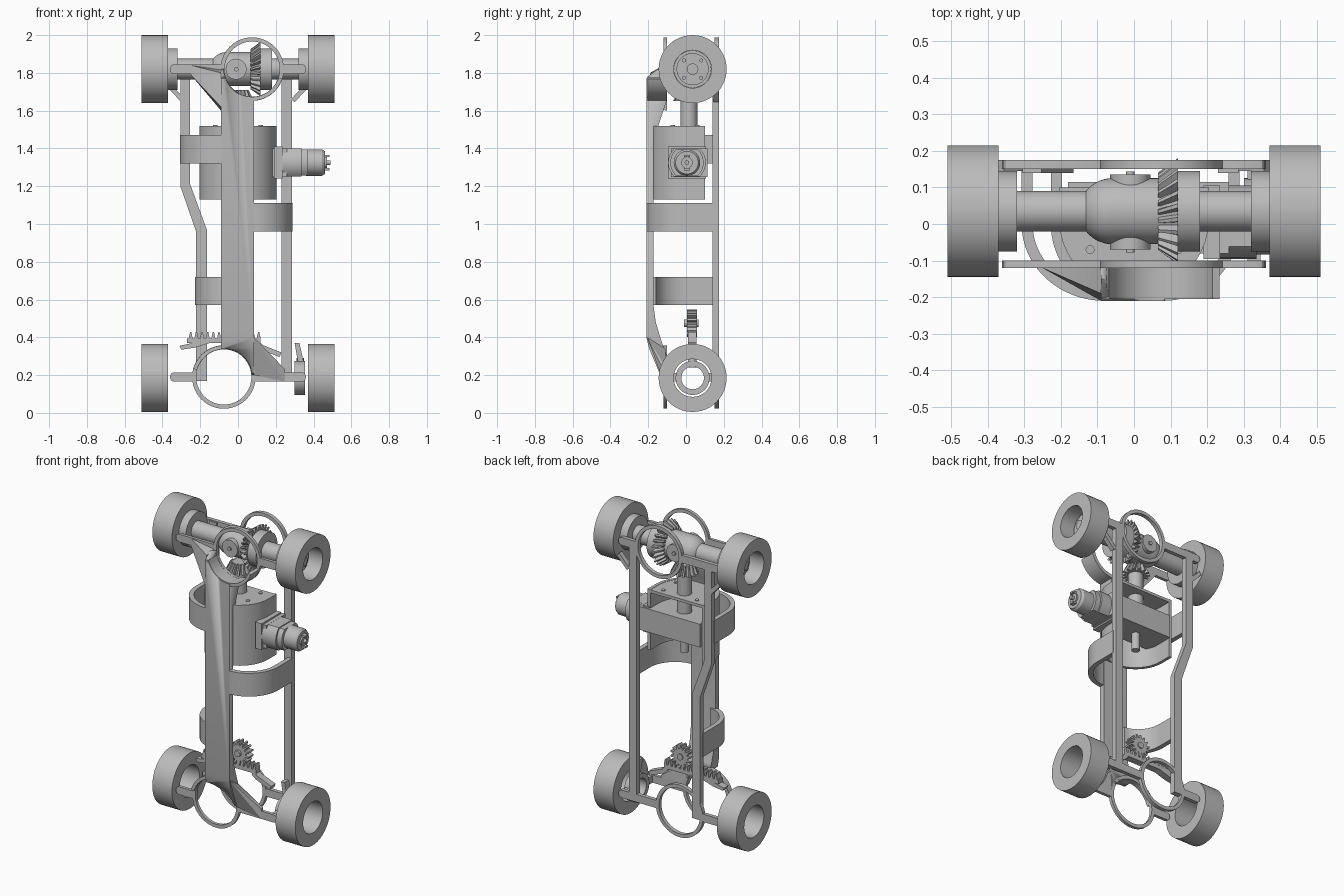
import bpy, bmesh, math
from mathutils import Vector

if "Cube" in bpy.data.objects:
    bpy.data.objects.remove(bpy.data.objects["Cube"])

grey = bpy.data.materials.new("light_grey")
grey.diffuse_color = (0.5, 0.5, 0.5, 1)
grey.use_nodes = True
grey.node_tree.nodes["Principled BSDF"].inputs["Base Color"].default_value = grey.diffuse_color
AX, AY = 0.035, 0.035          # axle y position
ZT, ZB = 1.82, 0.185           # upper and lower axle heights


def place(axis, u, v, d):
    """2D point (u, v) at depth d along an axis."""
    return {'x': (d, u, v), 'y': (u, d, v), 'z': (u, v, d)}[axis]


def finish(name, bm):
    bmesh.ops.remove_doubles(bm, verts=bm.verts, dist=1e-5)
    bmesh.ops.recalc_face_normals(bm, faces=bm.faces)
    me = bpy.data.meshes.new(name)
    bm.to_mesh(me)
    bm.free()
    me.materials.append(grey)
    ob = bpy.data.objects.new(name, me)
    bpy.context.collection.objects.link(ob)
    bpy.ops.object.select_all(action='DESELECT')
    ob.select_set(True)
    bpy.context.view_layer.objects.active = ob
    bpy.ops.object.shade_smooth_by_angle(angle=math.radians(30))
    return ob


def loft(name, axis, sections):
    """Join outlines [(points, depth), ...] and cap the ends."""
    bm = bmesh.new()
    rows = [[bm.verts.new(place(axis, u, v, d)) for u, v in pts] for pts, d in sections]
    n = len(rows[0])
    for a, b in zip(rows, rows[1:]):
        for i in range(n):
            bm.faces.new((a[i], a[(i + 1) % n], b[(i + 1) % n], b[i]))
    bm.faces.new(rows[0])
    bm.faces.new(rows[-1])
    return finish(name, bm)


def plate(name, axis, pts, d0, d1):
    return loft(name, axis, [(pts, d0), (pts, d1)])


def box(name, x0, x1, y0, y1, z0, z1):
    return plate(name, 'z', [(x0, y0), (x1, y0), (x1, y1), (x0, y1)], z0, z1)


def turn(name, axis, cu, cv, prof, closed=False, n=48):
    """Spin a (radius, depth) profile round an axis."""
    bm = bmesh.new()
    rows = []
    for i in range(n):
        a = 2 * math.pi * i / n
        rows.append([bm.verts.new(place(axis, cu + r * math.cos(a), cv + r * math.sin(a), d))
                     for r, d in prof])
    m = len(prof)
    for i in range(n):
        a, b = rows[i], rows[(i + 1) % n]
        for j in range(m if closed else m - 1):
            k = (j + 1) % m
            bm.faces.new((a[j], a[k], b[k], b[j]))
    if not closed:
        for j in (0, m - 1):
            bm.faces.new([row[j] for row in rows])
    return finish(name, bm)


def rod(name, axis, cu, cv, r, d0, d1):
    return turn(name, axis, cu, cv, [(r, d0), (r, d1)])


def tube(name, axis, cu, cv, ro, ri, d0, d1):
    return turn(name, axis, cu, cv, [(ro, d0), (ro, d1), (ri, d1), (ri, d0)], True)


def hull(name, pts):
    bm = bmesh.new()
    for p in pts:
        bm.verts.new(p)
    bmesh.ops.convex_hull(bm, input=bm.verts)
    return finish(name, bm)


def arc(cu, cv, a, b, t0, t1, n=20):
    return [(cu + a * math.cos(math.radians(t0 + (t1 - t0) * i / n)),
             cv + b * math.sin(math.radians(t0 + (t1 - t0) * i / n))) for i in range(n + 1)]


def gear_outline(cu, cv, root, tip, teeth, twist=0):
    pts = []
    for i in range(teeth):
        for f, r in ((0, root), (.3, root), (.45, tip), (.75, tip)):
            a = 2 * math.pi * (i + f) / teeth + twist
            pts.append((cu + r * math.cos(a), cv + r * math.sin(a)))
    return pts


# Wheels, hubs and axle, both sides
for s, side in ((-1, "left"), (1, "right")):
    for z, end in ((ZT, "upper"), (ZB, "lower")):
        tube(f"{end}_{side}_wheel", 'x', AY, z, .18, .10, s * .37, s * .51)
    turn(f"{side}_hub", 'x', AY, ZT, [(.11, s * .32), (.11, s * .372), (.099, s * .372), (.099, s * .40),
         (.085, s * .40), (.085, s * .42), (.03, s * .42), (.03, s * .45)])
    for k in range(4):
        a = math.pi / 4 + k * math.pi / 2
        rod(f"{side}_hub_bolt", 'x', AY + .065 * math.cos(a), ZT + .065 * math.sin(a), .01, s * .41, s * .43)
    rod(f"{side}_axle_tube", 'x', AY, ZT, .055, s * .13, s * .33)
    # Diagonal stay beside each rail
    plate(f"{side}_stay", 'y', [(s * .28, 1.66), (s * .30, 1.645), (s * .37, 1.72), (s * .355, 1.74)], .145, .175)

# Differential
cap = [(y, x) for x, y in arc(-.06, 0, .09, .09, 180, 90, 12)]
turn("differential_body", 'x', AY, ZT, cap + [(.09, .07)])
rod("differential_boss", 'y', -.01, ZT, .055, -.07, .135)
rod("boss_pin", 'y', -.01, ZT, .012, -.078, .143)
rod("ring_gear_carrier", 'x', AY, ZT, .11, .11, .18)
loft("ring_gear", 'x', [(gear_outline(AY, ZT, .085, .105, 24, .12), .065),
                        (gear_outline(AY, ZT, .115, .145, 24), .12)])
loft("pinion", 'z', [(gear_outline(0, .015, .06, .085, 14), 1.65),
                     (gear_outline(0, .015, .04, .055, 14, .15), 1.71)])
rod("drive_shaft", 'z', 0, .015, .045, 1.40, 1.66)
rod("lower_shaft_end", 'z', 0, .015, .025, 1.14, 1.3)

# Drive housing: U-shaped cover, open at the back and below
outer = arc(0, .015, .205, .205, 180, 360)
inner = arc(0, .015, .185, .185, 360, 180)
plate("drive_cover", 'z', [(-.205, .10)] + outer + [(.205, .10), (.185, .10)] + inner + [(-.185, .10)], 1.13, 1.52)
top = plate("cover_top", 'z', [(-.2, .10)] + arc(0, .015, .2, .2, 180, 360) + [(.2, .10)], 1.50, 1.518)
for x in (-.12, .12):
    for y in (-.07, .06):
        rod("cover_screw", 'z', x, y, .012, 1.51, 1.523)
box("gearbox", -.18, .26, -.08, .115, 1.25, 1.40)

# Motor
box("motor_mount", .19, .235, -.095, .105, 1.24, 1.41)
can = arc(.005, 1.325, .1, .1, -48, 48, 8) + arc(.005, 1.325, .1, .1, 132, 228, 8)
plate("motor_front", 'x', can, .23, .335)
plate("motor_can", 'x', [(.005 + (u - .005) * .88, 1.325 + (v - 1.325) * .92) for u, v in can], .335, .37)
turn("motor_end", 'x', .005, 1.325, [(.07, .36), (.07, .445), (.06, .46), (.03, .46), (.03, .47), (.012, .47), (.012, .49)])
for z in (1.29, 1.36):
    box("motor_terminal", .455, .485, -.01, .02, z - .006, z + .006)

# Back rails
box("right_rail", .23, .285, .14, .175, .17, 1.84)
plate("left_rail", 'y', [(-.305, 1.84), (-.305, 1.2), (-.222, .96), (-.222, .17), (-.165, .17),
                         (-.165, .97), (-.253, 1.21), (-.253, 1.84)], .14, .175)

# Cross bars and rings at both ends, front and back
for y0, y1, face in ((-.12, -.10, "front"), (.15, .175, "back")):
    for x, z, end in ((.075, 1.82, "upper"), (-.075, .19, "lower")):
        tube(f"{end}_{face}_ring", 'y', x, z, .168, .146, y0, y1)
        for x0, x1 in ((-.36, x - .15), (x + .15, .36)):
            left, right = arc(x0 + .02, z, .02, .025, 90, 270, 6), arc(x1 - .02, z, .02, .025, -90, 90, 6)
            plate(f"{end}_{face}_bar", 'y', left + right, y0, y1)

# Spine with swept ends, cut round by the rings
spine = plate("spine", 'x', [(-.21, .40), (-.195, .34), (-.14, .21), (-.12, .2), (-.10, .2), (-.10, .30), (-.13, .38),
                             (-.16, .48), (-.172, .57), (-.172, 1.38), (-.16, 1.48), (-.13, 1.57), (-.10, 1.66),
                             (-.10, 1.80), (-.15, 1.82), (-.19, 1.79), (-.21, 1.77)], -.09, .085)
upper = hull("upper_gusset", [(-.09, -.21, 1.62), (-.09, -.19, 1.8), (-.09, -.1, 1.6), (-.09, -.1, 1.82),
                              (-.25, -.12, 1.79), (-.25, -.1, 1.79), (-.25, -.12, 1.84), (-.25, -.1, 1.84)])
lower = hull("lower_gusset", [(.085, -.205, .40), (.085, -.11, .34), (.085, -.13, .2), (.085, -.1, .2),
                              (.25, -.12, .23), (.25, -.1, .23), (.25, -.12, .165), (.25, -.1, .165)])
for x, z in ((.075, 1.82), (-.075, .19)):
    cutter = rod("ring_cutter", 'y', x, z, .15, -.4, 0)
    cutter.hide_render = True
    for ob in (spine, upper, lower):
        mod = ob.modifiers.new("cut", 'BOOLEAN')
        mod.operation, mod.solver, mod.object = 'DIFFERENCE', 'EXACT', cutter
        bpy.context.view_layer.objects.active = ob
        bpy.ops.object.modifier_apply(modifier=mod.name)
    bpy.data.objects.remove(cutter)

# Curved collars round the rings
plate("upper_collar", 'y', arc(.075, 1.82, .167, .167, 195, 342) + arc(.075, 1.82, .147, .147, 342, 195), -.205, -.10)
plate("lower_collar", 'y', arc(-.075, .19, .167, .167, 10, 165) + arc(-.075, .19, .147, .147, 165, 10), -.14, -.10)


# Curved straps from spine to rails
def strap(name, s, x, a, yf, z0, z1):
    b, t = -yf, .03
    o = [(s * u, v) for u, v in arc(x, 0, a, b, -90, 0)]
    i = [(s * u, v) for u, v in arc(x, 0, a - t, b - t, 0, -90)]
    plate(name, 'z', o + [(s * (x + a), .15), (s * (x + a - t), .15)] + i, z0, z1)


strap("upper_left_strap", -1, .08, .227, -.21, 1.32, 1.47)
strap("right_strap", 1, .08, .208, -.21, .96, 1.11)
strap("lower_left_strap", -1, .06, .167, -.19, .57, .72)

# Steering rack, pinion and links
teeth = []
for k in range(13):
    x = .12 - k * .03
    teeth += [(x, .395), (x - .007, .428), (x - .014, .428), (x - .021, .395)]
plate("steering_rack", 'y', [(-.27, .37), (.12, .37)] + teeth + [(-.27, .395)], .01, .055)
plate("steering_pinion", 'y', gear_outline(0, .475, .05, .072, 14), .005, .058)
rod("steering_pinion_hub", 'y', 0, .475, .02, -.01, .065)
plate("left_link", 'y', [(-.31, .355), (-.30, .335), (-.23, .345), (-.15, .37), (-.15, .395), (-.24, .37)], .01, .055)
plate("right_link", 'y', [(.09, .36), (.10, .395), (.13, .36), (.23, .32), (.22, .295), (.12, .335)], .01, .055)

# Right steering knuckle with its arm
tube("knuckle", 'x', AY, ZB, .09, .06, .30, .355)
plate("knuckle_arm", 'y', [(.30, .37), (.325, .37), (.35, .26), (.32, .25)], .01, .055)
rod("kingpin", 'z', .33, AY, .02, .24, .29)
for y0, y1 in ((-.11, -.04), (.11, .16)):
    box("knuckle_pivot", .31, .345, y0, y1, .165, .21)
